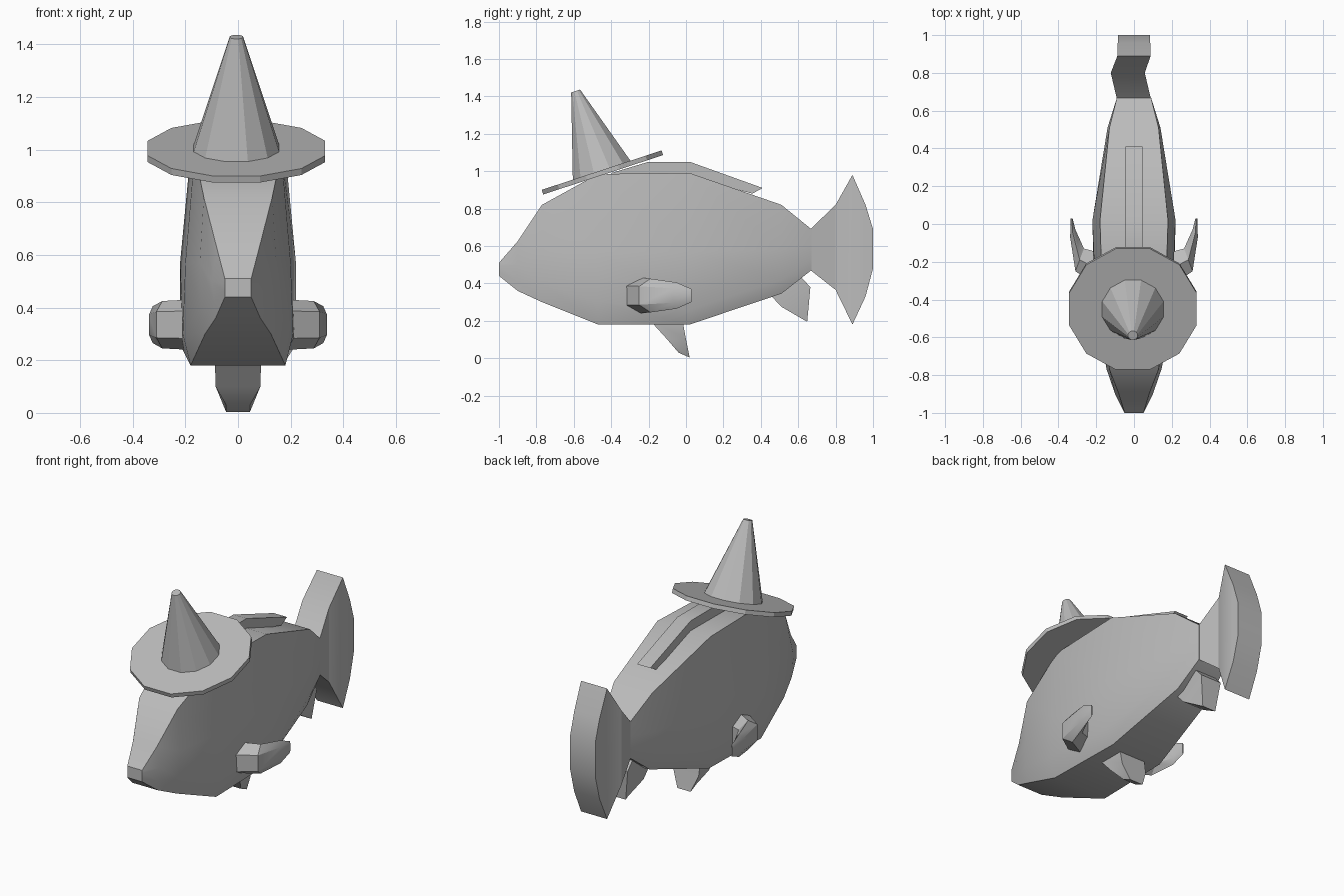
import bpy, bmesh, math
from mathutils import Matrix

old = bpy.data.objects.get("Cube")
if old:
    bpy.data.objects.remove(old, do_unlink=True)

grey = bpy.data.materials.new("plain grey")
grey.use_nodes = True
grey.diffuse_color = (0.5, 0.5, 0.5, 1)
grey.node_tree.nodes["Principled BSDF"].inputs["Base Color"].default_value = (0.5, 0.5, 0.5, 1)


def finish(name, bm, angle=30):
    bmesh.ops.recalc_face_normals(bm, faces=bm.faces)
    mesh = bpy.data.meshes.new(name)
    bm.to_mesh(mesh)
    bm.free()
    mesh.materials.append(grey)
    obj = bpy.data.objects.new(name, mesh)
    bpy.context.collection.objects.link(obj)
    bpy.ops.object.select_all(action="DESELECT")
    obj.select_set(True)
    bpy.context.view_layer.objects.active = obj
    bpy.ops.object.shade_smooth_by_angle(angle=math.radians(angle))
    return obj


def loft(name, rings, angle=30):
    """Skin a list of equal-length closed rings and cap both ends."""
    bm = bmesh.new()
    loops = [[bm.verts.new(p) for p in ring] for ring in rings]
    for a, b in zip(loops, loops[1:]):
        for i in range(len(a)):
            j = (i + 1) % len(a)
            bm.faces.new((a[i], a[j], b[j], b[i]))
    bm.faces.new(loops[0])
    bm.faces.new(loops[-1])
    return finish(name, bm, angle)


def body_ring(y, top, w_top, mid, w_mid, low, w_low, bottom, w_bottom):
    half = [(w_top, top), (w_mid, mid), (w_low, low), (w_bottom, bottom)]
    return [(w, y, z) for w, z in half] + [(-w, y, z) for w, z in reversed(half)]


# Body from snout to tail root
loft("body", [body_ring(*s) for s in (
    (-1.0, .51, .05, .49, .05, .46, .05, .44, .05),
    (-.90, .625, .08, .50, .10, .42, .09, .36, .085),
    (-.77, .82, .13, .57, .145, .40, .14, .30, .125),
    (-.47, .985, .165, .57, .20, .30, .21, .18, .18),
    (0.02, .99, .18, .57, .22, .26, .22, .18, .17),
    (0.51, .82, .13, .58, .14, .42, .135, .345, .11),
    (0.67, .69, .09, .60, .09, .53, .09, .47, .09),
)])

# Tail fan, slightly bent to one side
loft("tail_fin", [
    [(c + w, y, lo), (c + w, y, hi), (c - w, y, hi), (c - w, y, lo)]
    for y, lo, hi, c, w in (
        (.66, .475, .685, 0, .09), (.80, .365, .82, -.033, .09),
        (.89, .18, .98, 0, .088), (.96, .33, .82, 0, .086), (1.0, .48, .69, 0, .085))])


# Midline fins: pairs of front and rear edge points, with a half width
def midline_fin(name, sections):
    loft(name, [[(w, *a), (w, *b), (-w, *b), (-w, *a)] for a, b, w in sections])


midline_fin("dorsal_fin", (
    ((-.40, .99), (-.38, .96), .045), ((-.2, 1.05), (-.2, .97), .045),
    ((.02, 1.05), (.02, .97), .045), ((.41, .91), (.355, .88), .045)))
midline_fin("belly_fin", (
    ((-.20, .21), (-.02, .21), .088), ((-.10, .10), (0, .10), .085),
    ((-.04, .03), (.02, .003), .045)))
midline_fin("anal_fin", (
    ((.43, .36), (.60, .45), .07), ((.51, .275), (.665, .38), .07),
    ((.63, .205), (.648, .195), .045)))


# Side fins sweeping back
def side_fin(name, side):
    rings = []
    for (ox, oy), (ix, iy), h in (
            ((.19, -.33), (.19, -.15), .095), ((.31, -.25), (.265, -.13), .09),
            ((.338, -.07), (.31, -.03), .07), ((.335, .03), (.325, .03), .035)):
        mx, my, e, z = (ox + ix) / 2, (oy + iy) / 2, h * .55, .335
        ring = [(ox, oy, z - e), (ox, oy, z + e), (mx, my, z + h),
                (ix, iy, z + e), (ix, iy, z - e), (mx, my, z - h)]
        rings.append([(side * x, y, zz) for x, y, zz in ring])
    loft(name, rings)


side_fin("left_side_fin", 1)
side_fin("right_side_fin", -1)


# Tilted hat: flat brim and tall cone
def hat_part(name, r1, r2, base, height):
    bm = bmesh.new()
    place = (Matrix.Translation((-.006, -.447, .993))
             @ Matrix.Rotation(math.radians(18.2), 4, "X")
             @ Matrix.Translation((0, 0, base + height / 2))
             @ Matrix.Rotation(math.radians(15), 4, "Z"))
    bmesh.ops.create_cone(bm, cap_ends=True, segments=12, radius1=r1, radius2=r2,
                          depth=height, matrix=place)
    finish(name, bm, 25)


hat_part("hat_brim", .349, .349, -.013, .026)
hat_part("hat_cone", .172, .026, 0, .458)
